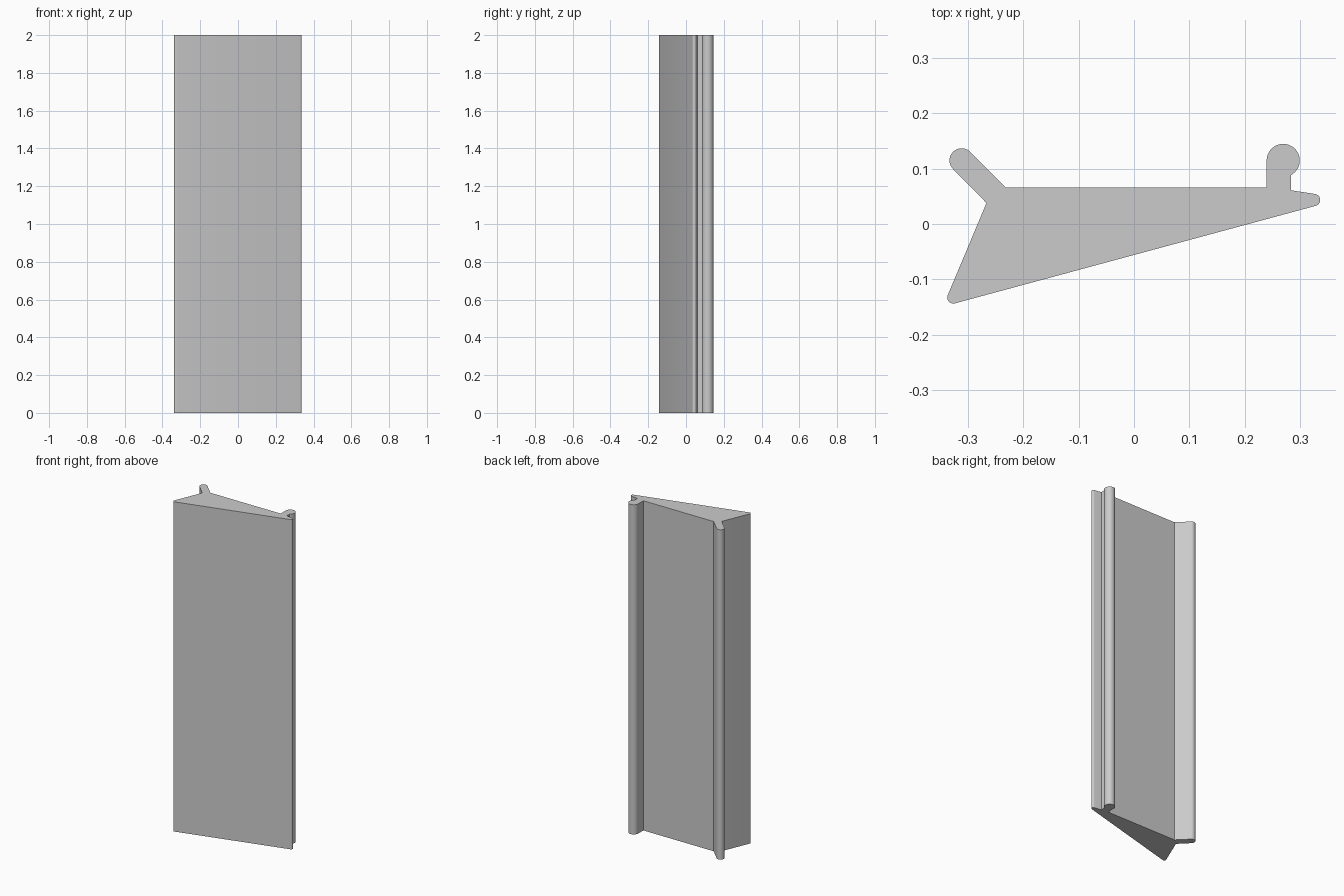
import bpy
import bmesh
from math import cos, sin, radians

cube = bpy.data.objects.get("Cube")
if cube:
    bpy.data.objects.remove(cube, do_unlink=True)

HEIGHT = 2.0


def arc(cx, cy, r, start, end, steps):
    """Points along a counter-clockwise arc, angles in degrees."""
    angles = [radians(start + (end - start) * i / steps) for i in range(steps + 1)]
    return [(cx + r * cos(a), cy + r * sin(a)) for a in angles]


# Material
grey = bpy.data.materials.new("plain grey")
grey.use_nodes = True
grey.diffuse_color = (0.6, 0.6, 0.6, 1)
grey.node_tree.nodes["Principled BSDF"].inputs["Base Color"].default_value = (0.6, 0.6, 0.6, 1)

# Cross-section, counter-clockwise
profile = arc(-0.327, -0.133, 0.011, 157, 285, 10)       # rounded front corner
profile += arc(0.326, 0.0435, 0.011, -75, 81, 12)        # rounded thin edge
profile += [(0.284, 0.061)]                              # foot of the bead neck
profile += arc(0.27, 0.115, 0.03, -62, 180, 24)          # round bead
profile += [(0.24, 0.066), (-0.232, 0.066)]              # flat back
profile += arc(-0.312, 0.115, 0.022, 45, 225, 18)        # slanted arm with round end
profile += [(-0.267, 0.038)]                             # inner corner under the arm

# Extrude the section upward
bm = bmesh.new()
base = bm.faces.new([bm.verts.new((x, y, 0)) for x, y in profile])
top = bmesh.ops.extrude_face_region(bm, geom=[base], use_keep_orig=True)
bmesh.ops.translate(bm, vec=(0, 0, HEIGHT),
                    verts=[g for g in top["geom"] if isinstance(g, bmesh.types.BMVert)])
bmesh.ops.recalc_face_normals(bm, faces=bm.faces)
mesh = bpy.data.meshes.new("extruded_strip")
bm.to_mesh(mesh)
bm.free()
mesh.materials.append(grey)

strip = bpy.data.objects.new("extruded_strip", mesh)
bpy.context.collection.objects.link(strip)

# Smooth the round edges, keep the corners sharp
bpy.ops.object.select_all(action="DESELECT")
strip.select_set(True)
bpy.context.view_layer.objects.active = strip
bpy.ops.object.shade_smooth_by_angle(angle=radians(25))
